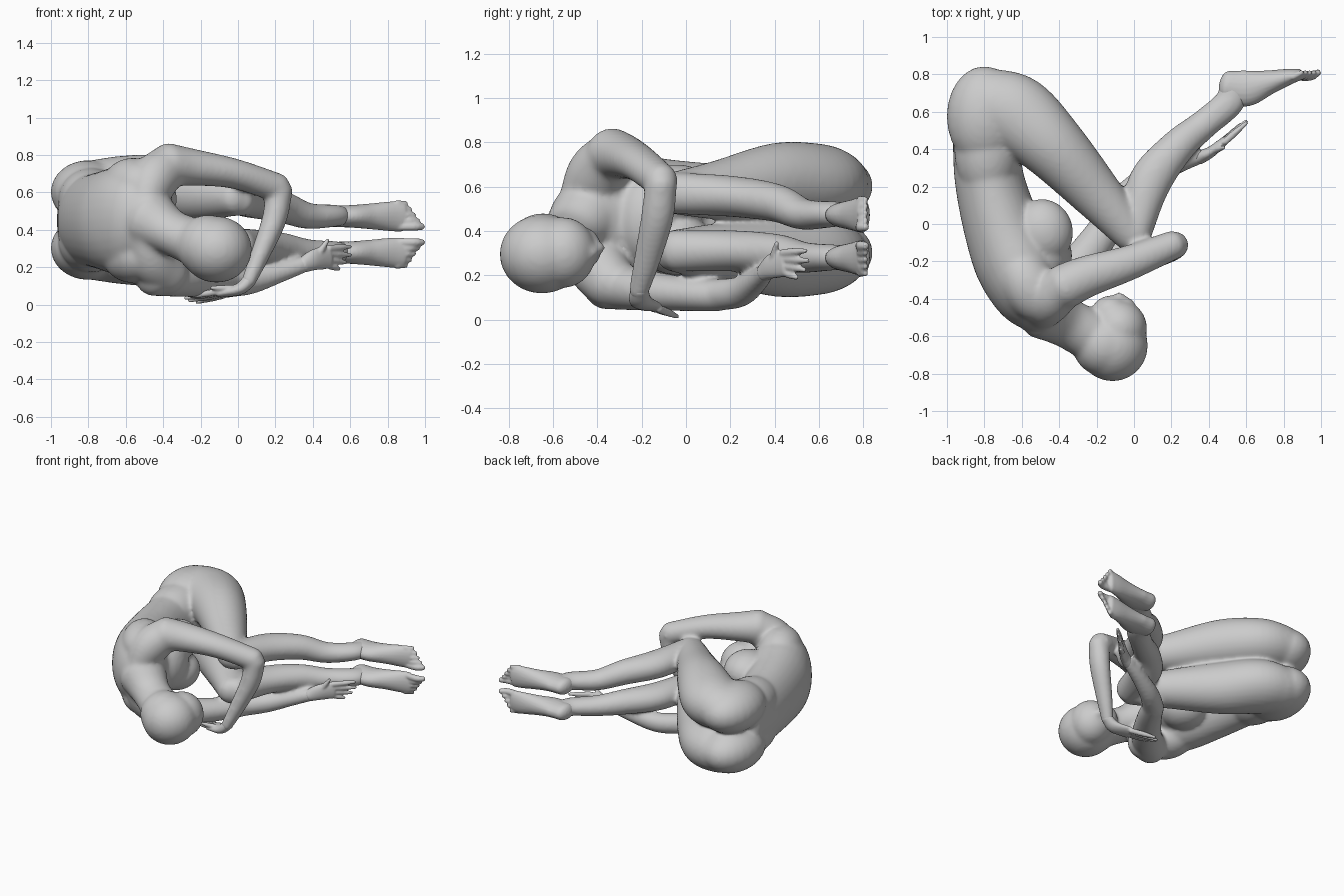
import bpy, bmesh, math
from mathutils import Vector, Matrix

Z = Vector((0, 0, 1))


def catmull(p, steps=6):
    # smooth interpolation of station tuples
    p = [Vector(q) for q in p]
    p = [p[0] * 2 - p[1]] + p + [p[-1] * 2 - p[-2]]
    out = []
    for i in range(1, len(p) - 2):
        a, b, c, d = p[i - 1:i + 3]
        for s in range(steps):
            t = s / steps
            out.append(0.5 * (2 * b + (c - a) * t + (2 * a - 5 * b + 4 * c - d) * t * t
                              + (3 * b - a - 3 * c + d) * t ** 3))
    return out + [p[-2]]


def loft(bm, stations, ref=Z, n=20, cap=0.8):
    # tube through (x, y, z, radius along ref, other radius) with domed ends
    st = catmull(stations)
    pts = [Vector(s[:3]) for s in st]
    rings = []

    def ring(c, t, a, b):
        u = (ref - t * ref.dot(t)).normalized()
        v = t.cross(u)
        rings.append([bm.verts.new(c + u * a * math.cos(k * math.tau / n) + v * b * math.sin(k * math.tau / n))
                      for k in range(n)])

    def dome(i, t, sign, angles):
        a, b = st[i][3], st[i][4]
        for g in angles:
            ring(pts[i] + t * sign * math.sin(g) * min(a, b) * cap, t, a * math.cos(g), b * math.cos(g))

    tan = [(pts[min(i + 1, len(pts) - 1)] - pts[max(i - 1, 0)]).normalized() for i in range(len(pts))]
    dome(0, tan[0], -1, (1.45, 1.1, 0.75, 0.4))
    for s, c, t in zip(st, pts, tan):
        ring(c, t, s[3], s[4])
    dome(-1, tan[-1], 1, (0.4, 0.75, 1.1, 1.45))
    for r, q in zip(rings, rings[1:]):
        for k in range(n):
            bm.faces.new((r[k], r[(k + 1) % n], q[(k + 1) % n], q[k]))
    bm.faces.new(rings[0][::-1])
    bm.faces.new(rings[-1])


def ball(bm, c, r, turn=0):
    m = Matrix.Translation(c) @ Matrix.Rotation(turn, 4, 'Z') @ Matrix.Diagonal((*r, 1))
    bmesh.ops.create_uvsphere(bm, u_segments=24, v_segments=16, radius=1, matrix=m)


def finish(name, bm, voxel, smooth):
    # fuse the overlapping volumes into one skin
    bmesh.ops.recalc_face_normals(bm, faces=bm.faces)
    me = bpy.data.meshes.new(name)
    bm.to_mesh(me)
    bm.free()
    ob = bpy.data.objects.new(name, me)
    bpy.context.collection.objects.link(ob)
    m = ob.modifiers.new("fuse", 'REMESH')
    m.mode, m.voxel_size, m.use_smooth_shade = 'VOXEL', voxel, True
    m = ob.modifiers.new("soften", 'SMOOTH')
    m.factor, m.iterations = 0.5, smooth


body = bmesh.new()

# torso, curled forward
loft(body, [(-.79, .50, .45, .27, .18), (-.775, .25, .45, .25, .185), (-.71, .0, .45, .265, .205),
            (-.63, -.2, .45, .29, .225), (-.555, -.36, .46, .29, .20), (-.46, -.47, .46, .20, .15)], n=32, cap=.5)
ball(body, (-.48, -.17, .45), (.15, .16, .21))
for s in (1, -1):
    # buttocks, breasts, shoulder blades and shoulder girdle
    ball(body, (-.80, .575, .452 + .15 * s), (.202, .27, .17))
    ball(body, (-.785, .40, .45 + .11 * s), (.177, .28, .17))
    ball(body, (-.485, -.04, .45 + .115 * s), (.16, .175, .135), .2)
    ball(body, (-.56, -.33, .45 + .19 * s), (.15, .21, .145), .5)
    loft(body, [(-.50, -.45, .45 + .06 * s, .10, .13), (-.46, -.40, .45 + .2 * s, .13, .14),
                (-.375, -.335, .45 + .29 * s, .118, .118)], ref=Vector((1, 0, 0)))

# neck and head
loft(body, [(-.47, -.46, .45, .165, .165), (-.355, -.53, .385, .122, .135), (-.22, -.60, .33, .13, .14)])
ball(body, (-.115, -.65, .295), (.19, .192, .178))
ball(body, (-.16, -.645, .315), (.17, .17, .165))
ball(body, (-.08, -.555, .302), (.15, .15, .16), .2)
loft(body, [(-.11, -.53, .31, .13, .125), (-.135, -.46, .325, .095, .095)])
loft(body, [(-.02, -.425, .30, .025, .025), (-.085, -.385, .325, .025, .025)])

# legs: heights given for hip, mid thigh, low thigh, knee, calf, shin, ankle
for s, h in ((1, (.615, .62, .585, .57, .555, .525, .475)), (-1, (.29, .28, .30, .31, .31, .30, .28))):
    thigh = [(-.77, .635, .16, .20), (-.62, .58, .18, .21), (-.43, .41, .177, .178),
             (-.2, .16, .137, .137), (-.01, -.055, .095, .10)]
    loft(body, [(x, y, h[max(i - 1, 0)], a, b) for i, (x, y, a, b) in enumerate(thigh)], n=28)
    shank = [(.01, -.05, .095, .085), (.08, .215, .093, .115), (.23, .41, .086, .095),
             (.37, .53, .071, .08), (.51, .65, .06, .08), (.53, .73, .055, .075)]
    loft(body, [(x, y, h[min(i + 3, 6)], a, b) for i, (x, y, a, b) in enumerate(shank)])

# upper arm side: bent over the knees with the forearm hanging
loft(body, [(-.375, -.335, .745, .12, .122), (-.25, -.28, .735, .10, .112), (-.02, -.205, .70, .081, .094),
            (.21, -.112, .625, .078, .078)])
loft(body, [(.22, -.112, .615, .073, .073), (.195, -.13, .46, .074, .067), (.12, -.175, .27, .061, .053),
            (.055, -.215, .12, .045, .039)], ref=Vector((0, 1, 0)))

# lower arm side: reaching along under the legs
loft(body, [(-.45, -.36, .16, .115, .115), (-.29, -.21, .135, .095, .105), (-.13, .01, .115, .077, .087),
            (-.05, .145, .11, .073, .077)])
loft(body, [(-.05, .145, .11, .073, .075), (.07, .245, .125, .069, .067), (.22, .315, .17, .055, .053),
            (.37, .365, .22, .043, .037)])
finish("body", body, .013, 12)

# feet with toes, big toes facing each other
for name, s, z in (("upper_foot", 1, .472), ("lower_foot", -1, .278)):
    bm = bmesh.new()
    loft(bm, [(.50, .735, z, .058, .085), (.60, .725, z, .06, .097), (.72, .757, z, .07, .066),
              (.82, .785, z, .08, .045), (.88, .798, z - .003 * s, .079, .032)])
    for i in range(5):
        zz = z + s * (-.055 + .031 * i)
        tip = .985 - .022 * i
        r = .023 if i == 0 else .018
        loft(bm, [(.85, .79, zz, r, r), (tip - .045, .788, zz, r, r), (tip, .81, zz, r * .8, r * .8)], n=10)
    finish(name, bm, .008, 3)


def hand(name, palm, tips, knuckle_dir, ref):
    # palm loft, four fingers from the knuckle line and a thumb (last tip)
    bm = bmesh.new()
    loft(bm, palm, ref)
    k, w = Vector(palm[-1][:3]), Vector(palm[1][:3])
    for i, tip in enumerate(tips):
        a = w if i == 4 else k + Vector(knuckle_dir) * (i - 1.5)
        b = Vector(tip)
        m = (a + b) / 2
        loft(bm, [(*a, .019, .019), (*m, .018, .018), (*b, .011, .011)], ref, n=10)
    finish(name, bm, .007, 3)


hand("lower_hand", [(.35, .355, .213, .043, .037), (.41, .385, .24, .057, .03), (.485, .445, .255, .064, .023)],
     [(.60, .54, .31), (.60, .55, .265), (.575, .535, .225), (.54, .50, .19), (.48, .41, .345)],
     (0, .004, -.03), Z)
hand("upper_hand", [(.065, -.21, .135, .041, .037), (.01, -.205, .085, .052, .033), (-.09, -.165, .06, .06, .022)],
     [(-.25, -.15, .045), (-.28, -.105, .035), (-.26, -.07, .022), (-.22, -.04, .014), (-.14, -.225, .09)],
     (.008, .028, -.007), Vector((0, 1, 0)))
